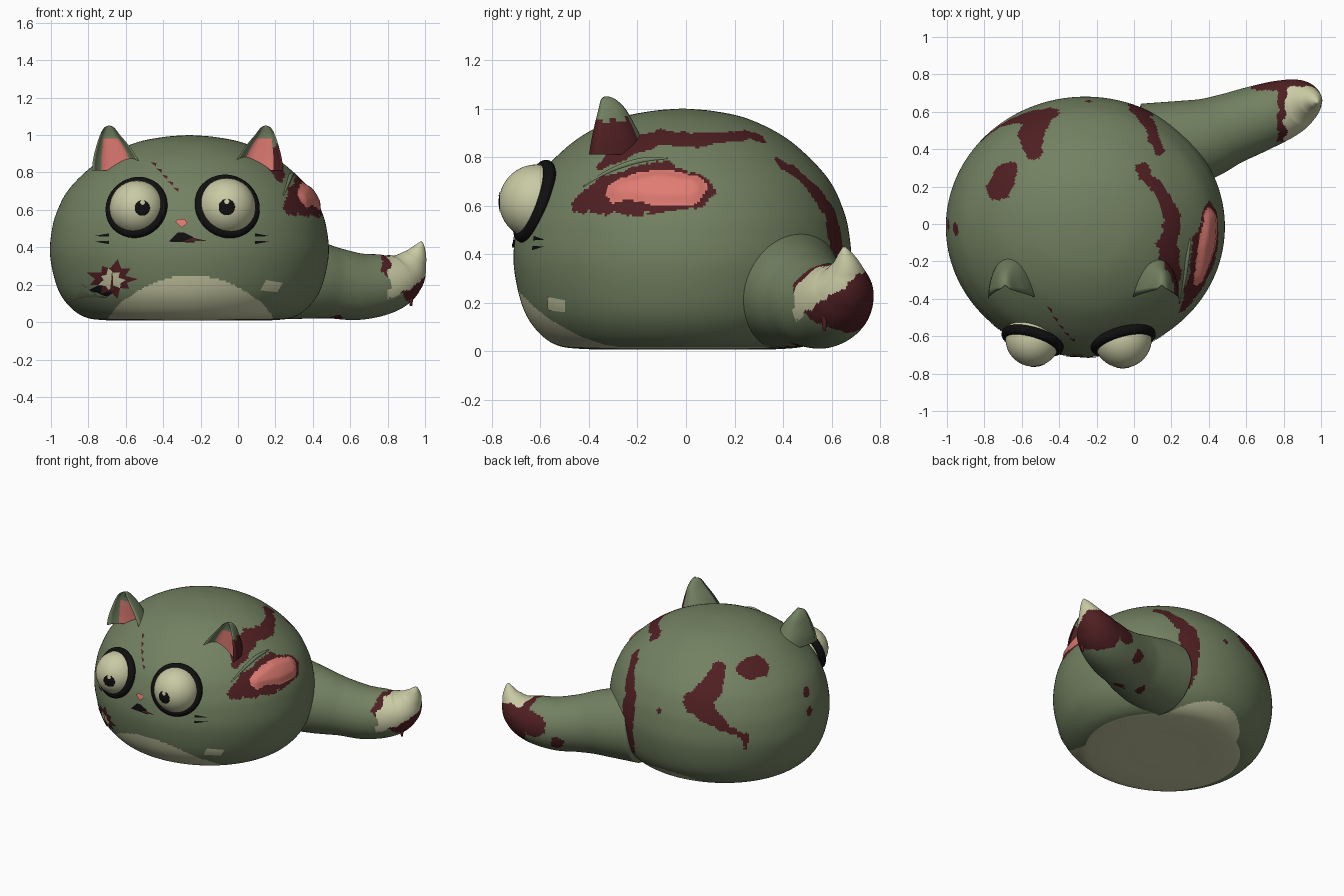
import bpy, bmesh
from math import pi, sin, cos, sqrt
from mathutils import Vector, noise

cube = bpy.data.objects.get("Cube")
if cube:
    bpy.data.objects.remove(cube, do_unlink=True)

PALETTE = {
    "moss_green": (0.17, 0.22, 0.12), "bone_cream": (0.58, 0.59, 0.37),
    "flesh_pink": (0.74, 0.2, 0.17), "dried_red": (0.08, 0.014, 0.016),
    "soft_black": (0.005, 0.005, 0.005),
}
MATS = {}
for label, rgb in PALETTE.items():
    mat = bpy.data.materials.new(label)
    mat.use_nodes = True
    mat.diffuse_color = (*rgb, 1)
    shader = mat.node_tree.nodes["Principled BSDF"]
    shader.inputs["Base Color"].default_value = (*rgb, 1)
    shader.inputs["Roughness"].default_value = 0.8
    MATS[label] = mat


def catmull(points, steps):
    """Smooth curve through tuples of any size."""
    pts = [Vector(p) for p in points]
    pts = [pts[0]] + pts + [pts[-1]]
    out = []
    for a, b, c, d in zip(pts, pts[1:], pts[2:], pts[3:]):
        for k in range(steps):
            t = k / steps
            out.append(b + (c - a) * (t / 2) + (a - b * 2.5 + c * 2 - d / 2) * t * t
                       + (b * 3 - a - c * 3 + d) * (t ** 3 / 2))
    return out + [pts[-1]]


def ring(center, axis, radius, count):
    axis = Vector(axis).normalized()
    ref = Vector((0, 1, 0)) if abs(axis.y) < 0.8 else Vector((0, 0, 1))
    side = axis.cross(ref).normalized()
    up = side.cross(axis)
    turn = [2 * pi * k / count for k in range(count)]
    return [Vector(center) + (side * cos(a) + up * sin(a)) * radius for a in turn]


def loft(name, rings, paint, cap=True):
    """Skin rings of equal length; paint is a colour or a rule(center, column)."""
    bm = bmesh.new()
    rows = [[bm.verts.new(p) for p in r] for r in rings]
    n = len(rows[0])
    used = []

    def colour(face, column):
        label = paint if isinstance(paint, str) else paint(face.calc_center_median(), column)
        if label not in used:
            used.append(label)
        face.material_index = used.index(label)
        face.smooth = True

    for low, high in zip(rows, rows[1:]):
        for j in range(n):
            k = (j + 1) % n
            colour(bm.faces.new((low[j], low[k], high[k], high[j])), j)
    if cap:
        colour(bm.faces.new(rows[0]), 0)
        colour(bm.faces.new(rows[-1]), 0)
    bmesh.ops.recalc_face_normals(bm, faces=bm.faces)
    mesh = bpy.data.meshes.new(name)
    bm.to_mesh(mesh)
    bm.free()
    for label in used:
        mesh.materials.append(MATS[label])
    obj = bpy.data.objects.new(name, mesh)
    bpy.context.collection.objects.link(obj)


def tube(name, path, paint, count=16, steps=6):
    pts = catmull(path, steps)
    rings = []
    for i, p in enumerate(pts):
        axis = pts[min(i + 1, len(pts) - 1)].xyz - pts[max(i - 1, 0)].xyz
        rings.append(ring(p.xyz, axis, p.w, count))
    loft(name, rings, paint)


def dome(name, center, radius, axis, angle, paint):
    axis = Vector(axis).normalized()
    turns = [angle * (0.01 + k / 24) / 1.02 for k in range(25)]
    loft(name, [ring(Vector(center) + axis * cos(a) * radius, axis,
                     sin(a) * radius, 40) for a in turns], paint)


# Body outline: relative radius, height
CX, CY, RX, RY = -0.26, -0.015, 0.745, 0.695
PROFILE = catmull([(0.01, 0.008), (0.3, 0.008), (0.6, 0.01), (0.76, 0.03), (0.88, 0.1),
                   (0.955, 0.2), (1, 0.36), (0.985, 0.5), (0.945, 0.6), (0.875, 0.7),
                   (0.75, 0.8), (0.59, 0.89), (0.38, 0.96), (0.18, 0.99), (0.005, 1)], 13)


def girth(z):
    for a, b in zip(PROFILE[30:], PROFILE[31:]):
        if a.y <= z <= b.y:
            return a.x + (b.x - a.x) * (z - a.y) / (b.y - a.y + 1e-9)
    return 0.5


def snap(x, y, z):
    """Slide a point level onto the body skin."""
    dx, dy = (x - CX) / RX, (y - CY) / RY
    s = girth(z) / sqrt(dx * dx + dy * dy)
    return Vector((CX + dx * s * RX, CY + dy * s * RY, z))


def front(x, z, lift):
    y = CY - RY * sqrt(max(girth(z) ** 2 - ((x - CX) / RX) ** 2, 0.01))
    return Vector((x, y - lift, z))


def stain(*points):
    return [(snap(*p[:3]), p[3]) for p in points]


def gap(p, path):
    """Distance from a point to the edge of a stain."""
    best = 9
    for (a, ra), (b, rb) in zip(path, path[1:] or path):
        ab = b - a
        t = min(max((p - a).dot(ab) / (ab.length_squared + 1e-9), 0), 1)
        best = min(best, (p - a - ab * t).length - ra - (rb - ra) * t)
    return best


def rough(p):
    return noise.noise(p * 17) * 0.022 + noise.noise(p * 45) * 0.012


FLESH = stain((0.32, -0.26, 0.665, 0.055), (0.38, -0.12, 0.68, 0.085), (0.38, 0.01, 0.67, 0.075))
WOUND = stain((0.23, -0.42, 0.61, 0.035), (0.32, -0.29, 0.655, 0.1),
              (0.38, -0.12, 0.685, 0.13), (0.38, 0.03, 0.665, 0.085))
STAINS = [
    WOUND,
    # streak behind the left ear
    stain((0.02, 0.27, 0.89, 0.04), (0.12, 0.16, 0.88, 0.035), (0.17, 0.03, 0.87, 0.05),
          (0.15, -0.1, 0.88, 0.065), (0.19, -0.25, 0.83, 0.06), (0.22, -0.33, 0.77, 0.03)),
    # streak around the tail root
    stain((0.14, 0.42, 0.77, 0.03), (0.04, 0.58, 0.58, 0.06), (0.03, 0.62, 0.4, 0.065),
          (0.05, 0.6, 0.2, 0.06)),
    # splash on the back with a drip
    stain((-0.52, 0.37, 0.84, 0.05), (-0.56, 0.5, 0.75, 0.08), (-0.5, 0.58, 0.66, 0.09),
          (-0.6, 0.56, 0.58, 0.06), (-0.7, 0.52, 0.5, 0.02), (-0.8, 0.45, 0.43, 0.02),
          (-0.8, 0.45, 0.36, 0.012)),
    stain((-0.69, 0.25, 0.83, 0.085), (-0.69, 0.18, 0.84, 0.075)),
    stain((-0.95, -0.03, 0.63, 0.03)), stain((-0.97, 0, 0.5, 0.025)),
    stain((-0.24, 0.66, 0.55, 0.015)),
]


def body_paint(c, column):
    r = rough(c)
    if gap(c, FLESH) + r * 0.6 < 0:
        return "flesh_pink"
    if any(gap(c, s) + r < 0 for s in STAINS):
        return "dried_red"
    back = min(max((c.y + 0.5) / 0.9, 0), 1)
    limit = 0.25 - 0.14 * back - 0.15 * ((c.x + 0.25) / 0.38) ** 2
    return "bone_cream" if c.z < max(limit, 0.018) else "moss_green"


def body_point(r, z, a):
    p = Vector((CX + RX * r * cos(a), CY + RY * r * sin(a), z))
    bulge = min(max(-gap(p, FLESH), 0) * 0.3, 0.012)
    return p + Vector((cos(a), sin(a), 0.6)) * bulge


SIDES = 340
loft("body", [[body_point(q.x, q.y, 2 * pi * k / SIDES) for k in range(SIDES)]
              for q in PROFILE], body_paint)

# Torn skin lip above the side wound
lip = [(0.24, -0.42, 0.68, 0.004), (0.29, -0.32, 0.745, 0.009),
       (0.32, -0.2, 0.785, 0.012), (0.33, -0.08, 0.795, 0.004)]
tube("wound_lip", [(*snap(*p[:3]), p[3]) for p in lip], "moss_green", 10)


# Tail with a bare bone tip
def tail_paint(c, column):
    r = rough(c)
    if c.x + r > 0.81 and c.z - 0.7 * (c.y - 0.6) + r > 0.235:
        return "bone_cream"
    hem = 0.27 - 1.1 * (c.x - 0.77) - max(c.y - 0.57, 0)
    if c.x + r > 0.77 and c.z + r * 1.5 > hem:
        return "dried_red"
    spots = [((0.52, 0.47, 0.04), 0.045), ((0.38, 0.5, 0.06), 0.05),
             ((0.55, 0.7, 0.13), 0.05), ((0.7, 0.74, 0.22), 0.075), ((0.77, 0.75, 0.25), 0.08)]
    hit = any((c - Vector(p)).length + r < size for p, size in spots)
    return "dried_red" if hit else "moss_green"


tube("tail", [(0.1, 0.39, 0.27, 0.26), (0.35, 0.45, 0.235, 0.22), (0.5, 0.505, 0.21, 0.192),
              (0.65, 0.56, 0.19, 0.178), (0.8, 0.615, 0.21, 0.158), (0.89, 0.65, 0.265, 0.125),
              (0.945, 0.66, 0.34, 0.07), (0.972, 0.655, 0.4, 0.03), (0.98, 0.65, 0.43, 0.006)],
     tail_paint, 96, 18)
tube("tail_drip", [(0.91, 0.56, 0.23, 0.025), (0.922, 0.57, 0.16, 0.018),
                   (0.925, 0.57, 0.085, 0.006)], "dried_red", 10)

# Ears: outer edge, inner edge, height, front, depth
EAR = catmull([(0.51, 0.24, 0.81, -0.4, 0.24), (0.505, 0.265, 0.87, -0.39, 0.21),
               (0.488, 0.31, 0.94, -0.375, 0.16), (0.468, 0.36, 1, -0.36, 0.11),
               (0.447, 0.39, 1.038, -0.35, 0.06), (0.425, 0.412, 1.05, -0.335, 0.015)], 9)


def ear_ring(side, q):
    outer, inner, z, y, depth = q
    mid, half = (outer + inner) / 2, (outer - inner) / 2
    flat = [(cos(pi * k / 16), depth * sin(pi * k / 16)) for k in range(16)]
    flat += [(u, depth * 0.35 * (1 - u ** 4)) for u in (k / 8 - 1 for k in range(16))]
    return [Vector((-0.27 + side * (mid + half * u), y + d, z)) for u, d in flat]


for label, side in (("right_ear", -1), ("left_ear", 1)):
    def ear_paint(c, column, side=side):
        edge = column > 28 or column < 6
        if side > 0 and edge and c.z + 2 * rough(c) < 0.955:
            return "dried_red"
        return "flesh_pink" if 18 < column < 29 and c.z < 0.985 else "moss_green"
    loft(label, [ear_ring(side, q) for q in EAR], ear_paint)

# Bulging eyes with dark rims, pupils and glints
for label, x, z, lean, size, look in (("right", -0.54, 0.61, -0.27, 0.147, 0.03),
                                      ("left", -0.06, 0.615, 0.25, 0.155, 0.0)):
    axis = Vector((lean, -0.93, 0.33)).normalized()
    center = Vector((x, -0.615, z))
    turns = [2 * pi * k / 16 for k in range(17)]
    loft(label + "_eye_rim", [ring(center + axis * (0.028 * sin(a) + 0.01), axis,
                                   size - 0.006 + 0.03 * cos(a), 48) for a in turns],
         "soft_black", cap=False)
    dome(label + "_eyeball", center, size, axis, pi, "bone_cream")
    dome(label + "_pupil", center, size + 0.002, (look, -size, 0), 0.28, "soft_black")
    dome(label + "_glint", center, size + 0.004, (look, -size, 0.03), 0.09, "bone_cream")


# Thin plates laid on the front of the body
def plate(name, outline, paint, lift=0.006):
    mx = sum(p[0] for p in outline) / len(outline)
    mz = sum(p[1] for p in outline) / len(outline)
    loft(name, [[front(mx + (x - mx) * s, mz + (z - mz) * s, lift) for x, z in outline]
                for s in (1, 0.66, 0.33, 0.01)], paint, cap=False)


def star(name, x, z, wide, tall, spikes, paint, lift):
    pts = []
    for k in range(spikes * 2):
        a, s = pi * k / spikes, (1 if k % 2 == 0 else 0.62) * (1 + 0.15 * sin(k * 5))
        pts.append((x + wide * s * cos(a), z + tall * s * sin(a)))
    plate(name, pts, paint, lift)


plate("torn_skin_shadow", [(-0.8, 0.17), (-0.7, 0.135), (-0.66, 0.16), (-0.74, 0.2)],
      "soft_black", 0.004)
star("front_wound", -0.67, 0.23, 0.135, 0.095, 9, "dried_red", 0.007)
star("front_wound_bone", -0.675, 0.225, 0.075, 0.058, 7, "bone_cream", 0.012)
plate("front_wound_strand", [(-0.685, 0.16), (-0.665, 0.16), (-0.672, 0.29)], "dried_red", 0.016)
plate("torn_skin", [(-0.89, 0.11), (-0.7, 0.13), (-0.77, 0.15), (-0.83, 0.2)], "moss_green", 0.012)
plate("left_patch", [(0.12, 0.17), (0.21, 0.16), (0.24, 0.21), (0.15, 0.225)], "bone_cream")
plate("mouth", [(-0.37, 0.43), (-0.23, 0.425), (-0.24, 0.455), (-0.29, 0.48), (-0.32, 0.48)],
      "soft_black")
plate("mouth_cut", [(-0.3, 0.43), (-0.17, 0.435), (-0.24, 0.45)], "dried_red", 0.009)
plate("nose", [(-0.335, 0.535), (-0.3, 0.505), (-0.27, 0.53), (-0.285, 0.55), (-0.32, 0.55)],
      "flesh_pink", 0.009)
for side in (-1, 1):
    for z, tilt in ((0.465, 0.005), (0.425, -0.006)):
        ends = [(0.39, z - 0.008), (0.47, z - tilt), (0.39, z + 0.01)]
        plate("whisker", [(-0.3 + side * x, h) for x, h in ends], "soft_black")
for k in range(5):
    x, z = -0.45 + 0.03 * k, 0.85 - 0.034 * k
    plate("forehead_scratch", [(x - 0.018, z + 0.006), (x + 0.01, z - 0.018), (x + 0.014, z)],
          "dried_red")
